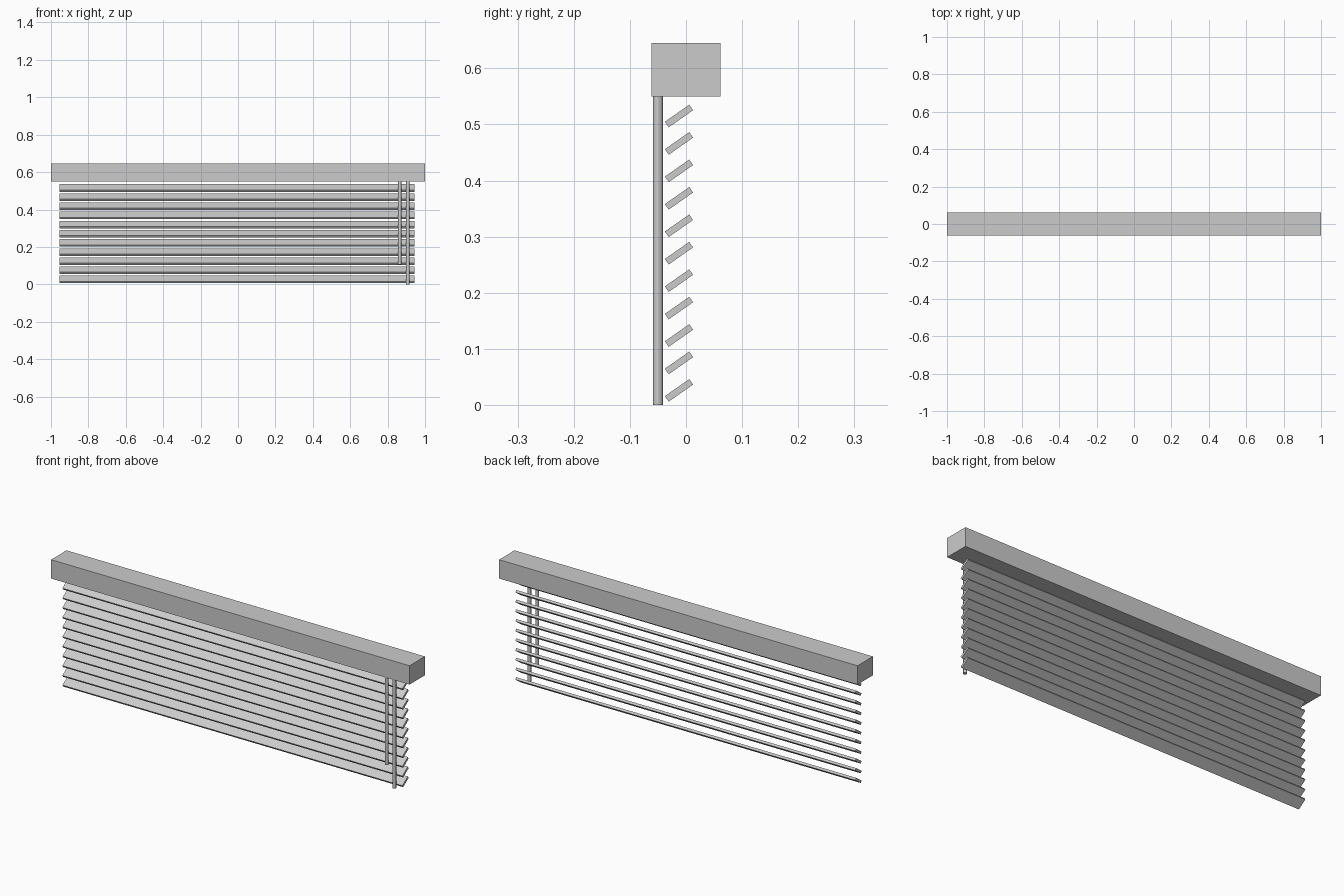
import bpy, math

if "Cube" in bpy.data.objects:
    bpy.data.objects.remove(bpy.data.objects["Cube"])


def box(name, loc, size, tilt=0.0):
    bpy.ops.mesh.primitive_cube_add(size=1, location=loc)
    ob = bpy.context.object
    ob.name = name
    ob.scale = size
    bpy.ops.object.transform_apply(location=False, rotation=False, scale=True)
    ob.rotation_euler.x = tilt
    return ob


def rod(name, x, y, z0, z1, radius):
    bpy.ops.mesh.primitive_cylinder_add(vertices=12, radius=radius, depth=z1 - z0,
                                        location=(x, y, (z0 + z1) / 2))
    ob = bpy.context.object
    ob.name = name
    bpy.ops.object.shade_smooth_by_angle()
    return ob


# Headrail
box("headrail", (0, 0, 0.5975), (2.0, 0.123, 0.095))

# Tilted slats, low edge to the front
for i in range(11):
    box(f"slat_{i + 1}", (-0.005, -0.0125, 0.026 + i * 0.0489),
        (1.897, 0.053, 0.012), math.radians(35))

# Control wand and pull cord hanging in front of the slats
rod("pull_cord", 0.908, -0.05, 0.0, 0.55, 0.009)
rod("tilt_wand", 0.865, -0.05, 0.107, 0.55, 0.009)
